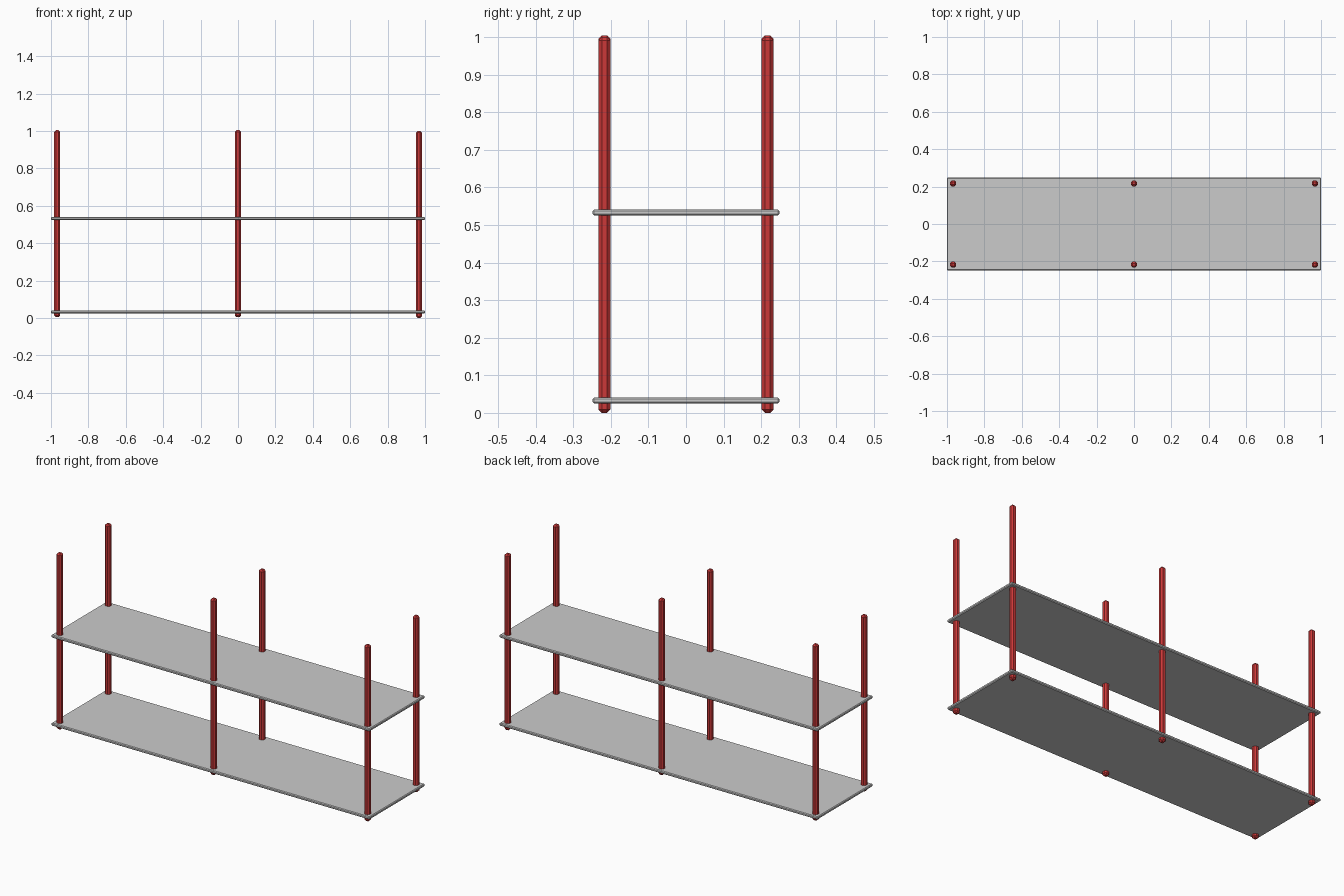
import bpy

if "Cube" in bpy.data.objects:
    bpy.data.objects.remove(bpy.data.objects["Cube"])

red = bpy.data.materials.new("red_post")
red.diffuse_color = (0.6, 0.04, 0.04, 1)
red.use_nodes = True
red.node_tree.nodes["Principled BSDF"].inputs["Base Color"].default_value = red.diffuse_color


def chamfered_box(name, size, centre, width, mat=None):
    bpy.ops.mesh.primitive_cube_add(size=1, location=centre)
    ob = bpy.context.object
    ob.name = name
    ob.scale = size
    bpy.ops.object.transform_apply(location=False, rotation=False, scale=True)
    bevel = ob.modifiers.new("chamfer", 'BEVEL')
    bevel.width = width
    bevel.segments = 1
    if mat:
        ob.data.materials.append(mat)
    return ob


# Two thin shelves with chamfered rims
for label, z in (("lower", 0.033), ("upper", 0.533)):
    chamfered_box(label + "_shelf", (2.0, 0.497, 0.016), (0, 0, z), 0.004)

# Six eight-sided posts; the right pair sits slightly lower
for side, x, z in (("left", -0.967, 0.504), ("middle", 0, 0.504), ("right", 0.967, 0.5)):
    for depth, y in (("front", -0.217), ("back", 0.217)):
        chamfered_box(f"{depth}_{side}_post", (0.032, 0.032, 1.0), (x, y, z), 0.009, red)
